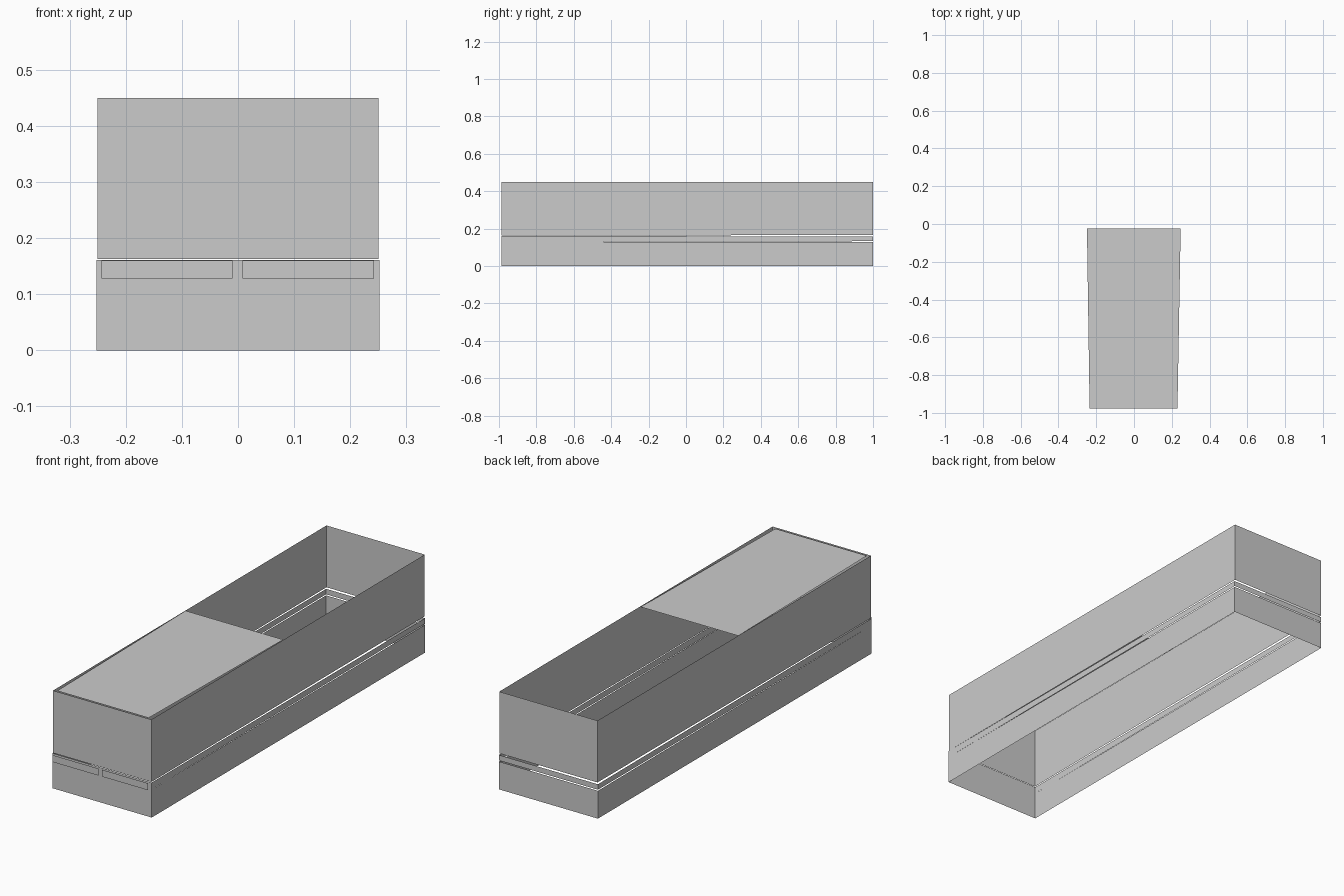
import bpy

if "Cube" in bpy.data.objects:
    bpy.data.objects.remove(bpy.data.objects["Cube"])

X_UP, X_LOW = 0.25, 0.252      # half widths of upper and lower shell
FRONT, BACK = -0.987, 1.0
TOP = 0.45


def sheet(name, quads):
    """Object made of single-sided flat quads."""
    verts, faces = [], []
    for quad in quads:
        faces.append(tuple(range(len(verts), len(verts) + 4)))
        verts += quad
    mesh = bpy.data.meshes.new(name)
    mesh.from_pydata(verts, [], faces)
    ob = bpy.data.objects.new(name, mesh)
    bpy.context.collection.objects.link(ob)
    return ob


def wall(a, b, za, zb):
    """Upright quad from plan point a to b, with (low, high) heights at each end."""
    return [(*a, za[0]), (*b, zb[0]), (*b, zb[1]), (*a, za[1])]


def shell(name, x, front, back, with_front=True):
    """Open band of walls; heights change from front to back."""
    quads = [wall((x, FRONT), (x, BACK), front, back),
             wall((x, BACK), (-x, BACK), back, back),
             wall((-x, BACK), (-x, FRONT), back, front)]
    if with_front:
        quads.append(wall((-x, FRONT), (x, FRONT), front, front))
    return sheet(name, quads)


# three wall bands, separated by slits that widen towards the back
shell("upper_walls", X_UP, (0.163, TOP), (0.166, TOP))
shell("middle_band", X_LOW, (0.129, 0.161), (0.133, 0.158), False)
shell("lower_walls", X_LOW, (0.0, 0.129), (0.0, 0.128), False)

# front of the lower part
sheet("lower_front", [wall((-X_LOW, FRONT), (X_LOW, FRONT), (0, 0.161), (0, 0.161))])

# tapered lid over the front half
sheet("front_lid", [[(-0.235, -0.978, TOP - 0.001), (0.23, -0.978, TOP - 0.001),
                     (0.247, -0.024, TOP - 0.001), (-0.249, -0.024, TOP - 0.001)]])

# two flat panels standing just ahead of the front
for side, x0, x1 in (("left", -0.243, -0.01), ("right", 0.008, 0.242)):
    sheet(f"front_panel_{side}", [wall((x0, -1.0), (x1, -1.0), (0.128, 0.16), (0.128, 0.16))])
